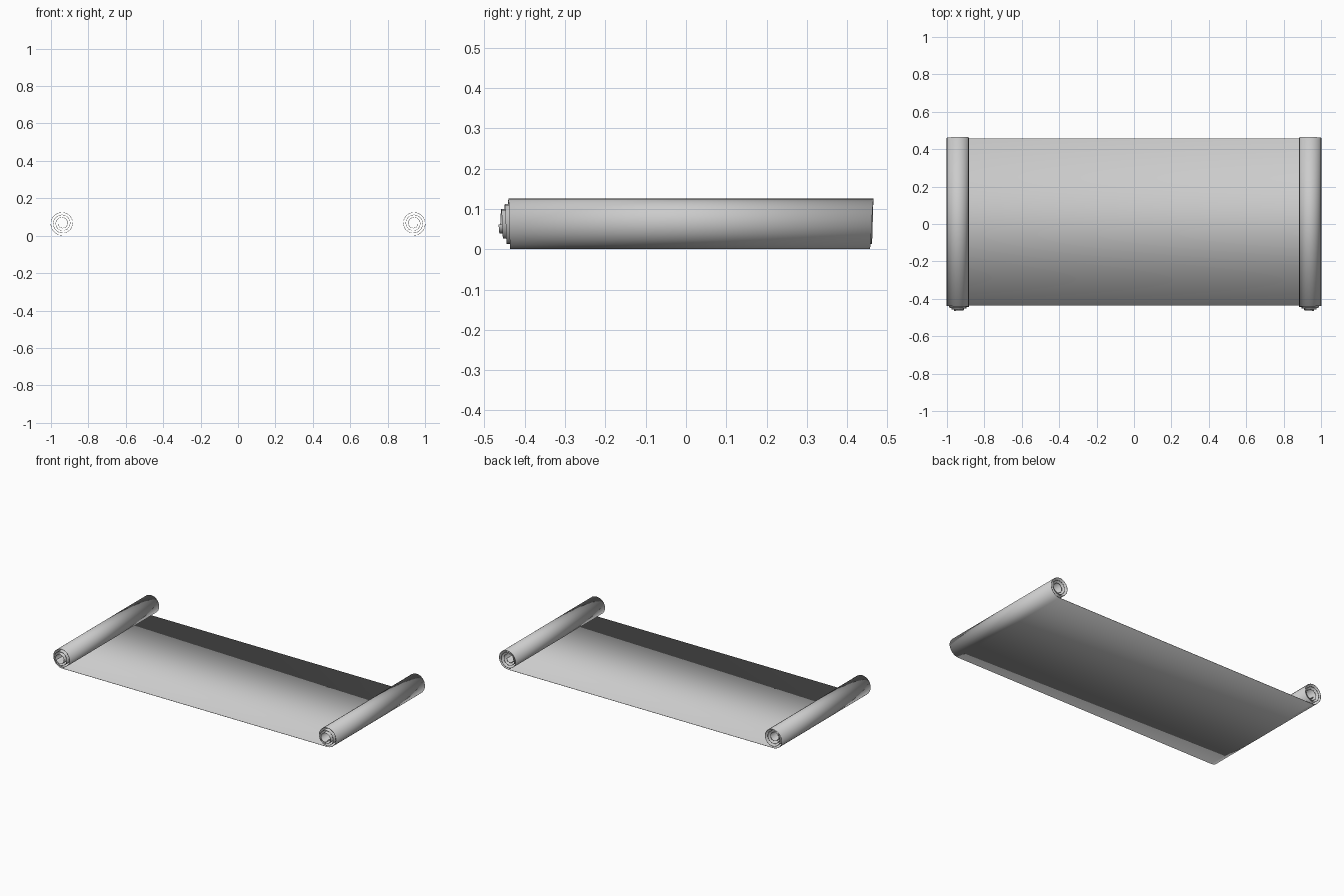
import bpy, bmesh, math

cube = bpy.data.objects.get("Cube")
if cube:
    bpy.data.objects.remove(cube, do_unlink=True)

# Paper material
paper = bpy.data.materials.new("paper_grey")
paper.use_nodes = True
GREY = (0.6, 0.6, 0.6, 1.0)
paper.diffuse_color = GREY
bsdf = paper.node_tree.nodes["Principled BSDF"]
bsdf.inputs["Base Color"].default_value = GREY
bsdf.inputs["Roughness"].default_value = 0.8

# Roll dimensions
CX, CZ = 0.939, 0.066        # roll axis
R0, PITCH = 0.065, 0.013     # outer radius, inward step per turn
TURNS, STEP = 3.3, 0.018     # number of windings, chord length


def roll_profile():
    """Spiral from the sheet inward: (x, z, front y, back y).
    The windings slip slightly along the axis, so the ends telescope."""
    rows, t = [], 0.0
    while t <= TURNS:
        r = R0 - PITCH * t
        a = 2 * math.pi * t - math.pi / 2
        front = -0.436 - 0.009 * t
        back = min(0.456 + 0.02 * t, 0.47 - 0.009 * t)
        rows.append((CX + r * math.cos(a), CZ + r * math.sin(a), front, back))
        t += STEP / (2 * math.pi * r)
    return rows


# One continuous strip: left roll, flat sheet, right roll
half = roll_profile()
rows = [(-x, z, f, b) for x, z, f, b in reversed(half)] + half

bm = bmesh.new()
pairs = [(bm.verts.new((x, f, z)), bm.verts.new((x, b, z))) for x, z, f, b in rows]
for (f0, b0), (f1, b1) in zip(pairs, pairs[1:]):
    bm.faces.new((f0, f1, b1, b0)).smooth = True
mesh = bpy.data.meshes.new("paper_scroll")
bm.to_mesh(mesh)
bm.free()
mesh.materials.append(paper)

scroll = bpy.data.objects.new("paper_scroll", mesh)
bpy.context.collection.objects.link(scroll)

# Thin paper thickness
solid = scroll.modifiers.new("thickness", "SOLIDIFY")
solid.thickness = 0.002
solid.offset = 0.0
